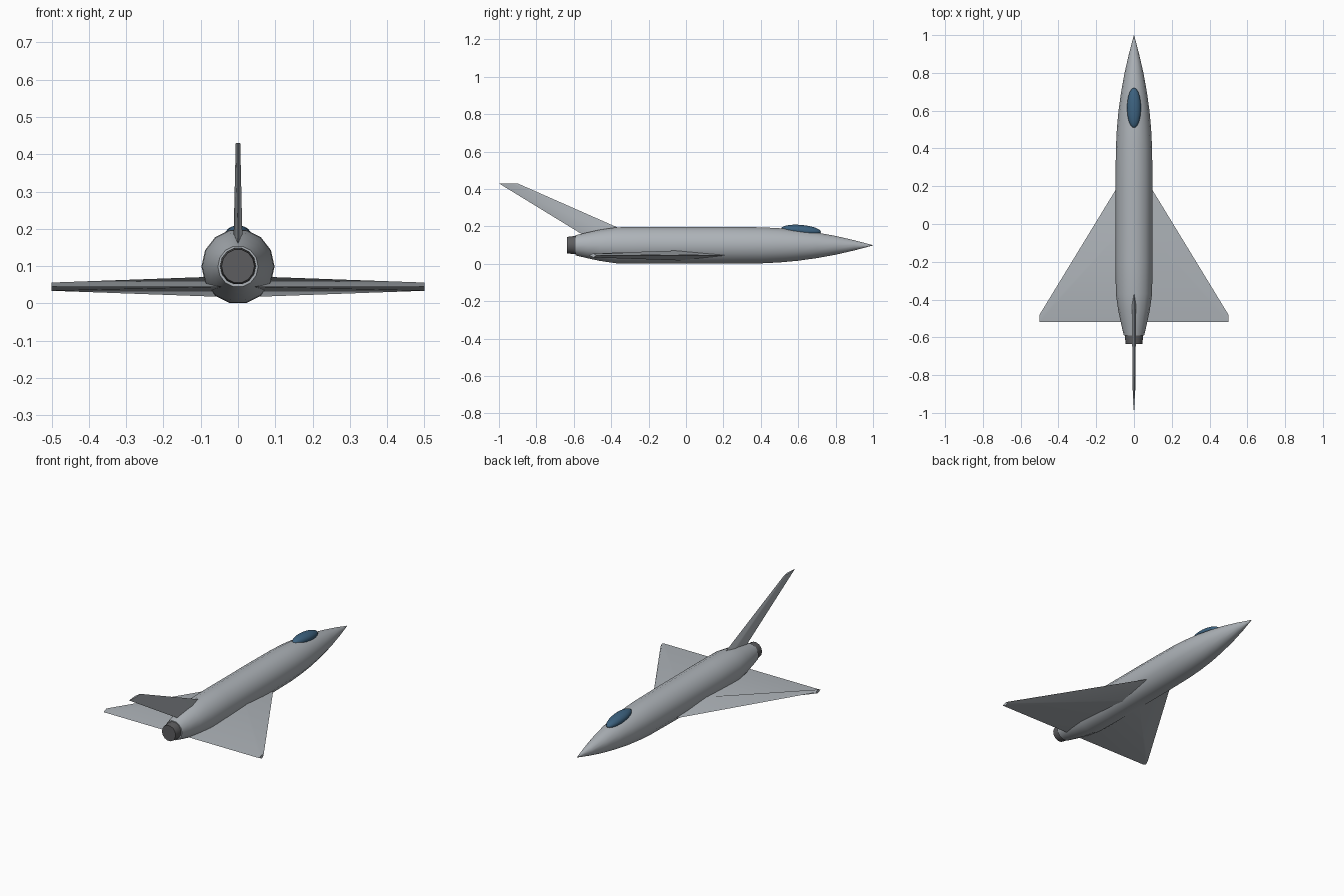
import bpy, bmesh, math
from mathutils import Vector

if "Cube" in bpy.data.objects:
    bpy.data.objects.remove(bpy.data.objects["Cube"])


def material(name, rgb):
    m = bpy.data.materials.new(name)
    m.diffuse_color = (*rgb, 1)
    m.use_nodes = True
    m.node_tree.nodes["Principled BSDF"].inputs["Base Color"].default_value = m.diffuse_color
    return m


GREY = material("body grey", (0.42, 0.45, 0.48))
DARK = material("nozzle dark grey", (0.11, 0.11, 0.115))
BLUE = material("canopy blue", (0.045, 0.12, 0.21))


def finish(bm, name, mat, angle):
    bmesh.ops.remove_doubles(bm, verts=bm.verts, dist=1e-5)
    bmesh.ops.recalc_face_normals(bm, faces=bm.faces)
    me = bpy.data.meshes.new(name)
    bm.to_mesh(me)
    bm.free()
    me.materials.append(mat)
    me.shade_smooth()
    me.set_sharp_from_angle(angle=math.radians(angle))
    ob = bpy.data.objects.new(name, me)
    bpy.context.collection.objects.link(ob)
    return ob


def loft(name, rings, mat, angle=40):
    """Skin a list of equal-length closed rings and cap both ends."""
    bm = bmesh.new()
    vs = [[bm.verts.new(p) for p in r] for r in rings]
    n = len(rings[0])
    for a, b in zip(vs, vs[1:]):
        for i in range(n):
            j = (i + 1) % n
            bm.faces.new((a[i], a[j], b[j], b[i]))
    bm.faces.new(vs[0])
    bm.faces.new(vs[-1])
    return finish(bm, name, mat, angle)


def circle(y, r, z, n=14):
    return [Vector((r * math.cos(math.tau * i / n), y,
                    z + r * 1.03 * math.sin(math.tau * i / n))) for i in range(n)]


# Fuselage: 14-sided body of revolution along y
profile = [(-0.59, 0.054), (-0.53, 0.068), (-0.46, 0.083), (-0.37, 0.096),
           (-0.2, 0.098), (0.2, 0.098), (0.4, 0.096), (0.5, 0.091), (0.6, 0.082),
           (0.7, 0.068), (0.8, 0.050), (0.9, 0.027), (1.0, 0.0008)]
loft("fuselage", [circle(y, r, 0.099) for y, r in profile], GREY)

# Engine nozzle
loft("nozzle", [circle(y, r, 0.1) for y, r in
                ((-0.57, 0.048), (-0.60, 0.048), (-0.635, 0.044))], DARK)


# Delta wings: diamond sections, thickest a third of the way back
def wing_section(x, lead, trail, half, z=0.045):
    mid = lead + (trail - lead) * 0.35
    return [Vector((x, lead, z)), Vector((x, mid, z + half)),
            Vector((x, trail, z)), Vector((x, mid, z - half))]


for side, label in ((-1, "left"), (1, "right")):
    loft(label + "_wing", [wing_section(0, 0.34, -0.52, 0.029),
                           wing_section(side * 0.5, -0.48, -0.52, 0.011)], GREY)


# Swept tail fin
def fin_section(z, lead, trail, half):
    mid = lead + (trail - lead) * 0.35
    return [Vector((0, lead, z)), Vector((half, mid, z)),
            Vector((0, trail, z)), Vector((-half, mid, z))]


loft("tail_fin", [fin_section(0.13, -0.22, -0.51, 0.013),
                  fin_section(0.43, -0.90, -1.0, 0.006)], GREY)

# Canopy: stretched sphere tilted along the nose
bm = bmesh.new()
bmesh.ops.create_uvsphere(bm, u_segments=20, v_segments=14, radius=1)
canopy = finish(bm, "canopy", BLUE, 60)
canopy.scale = (0.037, 0.107, 0.029)
canopy.location = (0, 0.615, 0.179)
canopy.rotation_euler = (math.radians(-5), 0, 0)
